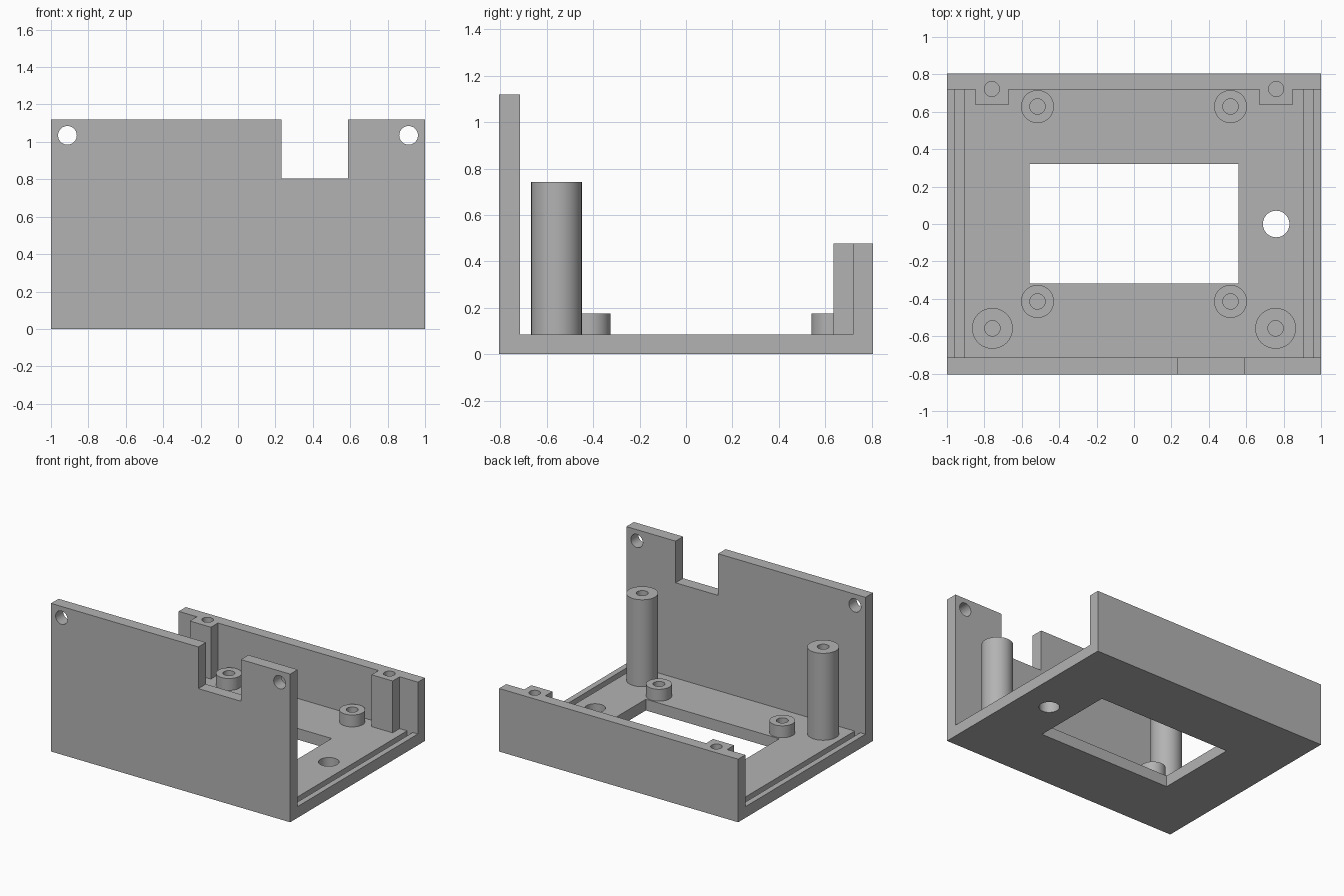
import bpy
import bmesh
from mathutils import Matrix, Vector

cube = bpy.data.objects.get("Cube")
if cube:
    bpy.data.objects.remove(cube, do_unlink=True)

# Single grey plastic
grey = bpy.data.materials.new("grey_plastic")
grey.use_nodes = True
colour = (0.45, 0.45, 0.45, 1)
grey.diffuse_color = colour
grey.node_tree.nodes["Principled BSDF"].inputs["Base Color"].default_value = colour

FLOOR = 0.085
HALF_Y = 0.805
INNER_FRONT, INNER_BACK = -0.715, 0.72


def finish(name, bm):
    mesh = bpy.data.meshes.new(name)
    bm.to_mesh(mesh)
    bm.free()
    mesh.materials.append(grey)
    obj = bpy.data.objects.new(name, mesh)
    bpy.context.collection.objects.link(obj)
    return obj


def box(name, x, y, z):
    """Box from (min, max) pairs."""
    bm = bmesh.new()
    size = Vector((x[1] - x[0], y[1] - y[0], z[1] - z[0]))
    centre = Vector((sum(x), sum(y), sum(z))) / 2
    bmesh.ops.create_cube(bm, size=1, matrix=Matrix.Translation(centre) @ Matrix.Diagonal(size.to_4d()))
    return finish(name, bm)


def cylinder(name, centre, radius, depth, axis="Z"):
    bm = bmesh.new()
    turn = Matrix.Rotation(1.5707963, 4, "X") if axis == "Y" else Matrix()
    bmesh.ops.create_cone(bm, cap_ends=True, segments=48, radius1=radius, radius2=radius,
                          depth=depth, matrix=Matrix.Translation(centre) @ turn)
    return finish(name, bm)


def select(obj):
    bpy.ops.object.select_all(action="DESELECT")
    obj.select_set(True)
    bpy.context.view_layer.objects.active = obj


def cut(obj, *cutters):
    """Subtract the cutters, then delete them."""
    select(obj)
    for cutter in cutters:
        mod = obj.modifiers.new("cut", "BOOLEAN")
        mod.operation = "DIFFERENCE"
        mod.solver = "EXACT"
        mod.object = cutter
        bpy.ops.object.modifier_apply(modifier=mod.name)
        bpy.data.objects.remove(cutter, do_unlink=True)
    bpy.ops.object.shade_smooth_by_angle()


def hollow_post(name, x, y, radius, top):
    """Round post with a blind screw hole."""
    height = top - FLOOR
    post = cylinder(name, (x, y, FLOOR + height / 2), radius, height)
    cut(post, cylinder("hole_cutter", (x, y, top), 0.041, 2 * height - 0.004))


# Base plate with window, round opening and side grooves
base = box("base_plate", (-1, 1), (-HALF_Y, HALF_Y), (0, FLOOR))
cut(base,
    box("window_cutter", (-0.558, 0.558), (-0.317, 0.322), (-1, 1)),
    cylinder("opening_cutter", (0.76, 0, 0), 0.071, 1),
    *[box("groove_cutter", sorted((s * 0.957, s * 0.91)), (INNER_FRONT, INNER_BACK), (FLOOR - 0.04, 1))
      for s in (-1, 1)])

# Tall front wall with notch and two screw holes
front = box("front_wall", (-1, 1), (-HALF_Y, INNER_FRONT), (FLOOR, 1.12))
cut(front,
    box("notch_cutter", (0.232, 0.588), (-1, 0), (0.805, 2)),
    *[cylinder("hole_cutter", (s * 0.912, -0.76, 1.035), 0.05, 1, "Y") for s in (-1, 1)])

# Low back wall with two screw blocks
back = box("back_wall", (-1, 1), (INNER_BACK, HALF_Y), (FLOOR, 0.477))
blocks = [box(side + "_screw_block", sorted((s * 0.672, s * 0.848)), (0.636, INNER_BACK), (FLOOR, 0.477))
          for s, side in ((-1, "right"), (1, "left"))]
for part in (back, *blocks):
    cut(part, *[cylinder("hole_cutter", (s * 0.76, 0.722, 0.477), 0.04, 0.5) for s in (-1, 1)])

# Tall posts and short standoffs
for s, side in ((-1, "right"), (1, "left")):
    hollow_post(side + "_tall_post", s * 0.757, -0.558, 0.109, 0.742)
    hollow_post(side + "_front_standoff", s * 0.516, -0.414, 0.088, 0.175)
    hollow_post(side + "_back_standoff", s * 0.516, 0.628, 0.088, 0.175)
